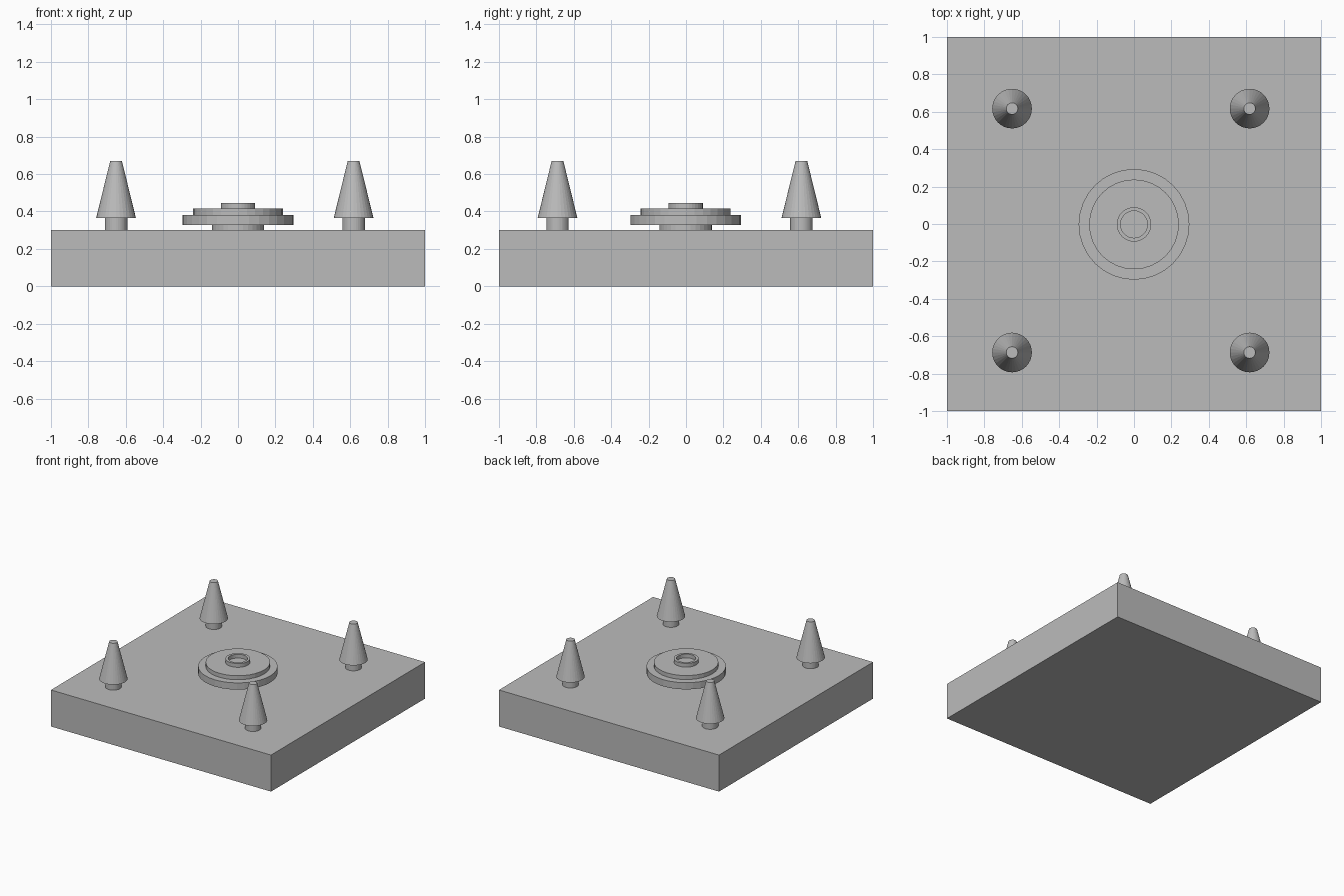
import bpy
import bmesh
from math import cos, sin, tau

cube = bpy.data.objects.get("Cube")
if cube:
    bpy.data.objects.remove(cube, do_unlink=True)

SIDES = 32

# One plain grey for the whole model
grey = bpy.data.materials.new("plain grey")
grey.use_nodes = True
colour = (0.5, 0.5, 0.5, 1)
grey.diffuse_color = colour
grey.node_tree.nodes["Principled BSDF"].inputs["Base Color"].default_value = colour


def add_object(name, bm, location):
    bmesh.ops.recalc_face_normals(bm, faces=bm.faces)
    mesh = bpy.data.meshes.new(name)
    bm.to_mesh(mesh)
    bm.free()
    mesh.materials.append(grey)
    obj = bpy.data.objects.new(name, mesh)
    obj.location = location
    bpy.context.collection.objects.link(obj)
    return obj


def lathe(name, profile, location):
    """Turn a (radius, height) profile round z and cap both ends."""
    bm = bmesh.new()
    rings = [[bm.verts.new((r * cos(tau * i / SIDES), r * sin(tau * i / SIDES), z))
              for i in range(SIDES)] for r, z in profile]
    for low, high in zip(rings, rings[1:]):
        for i in range(SIDES):
            j = (i + 1) % SIDES
            bm.faces.new((low[i], low[j], high[j], high[i]))
    bm.faces.new(rings[0])
    bm.faces.new(rings[-1])
    return add_object(name, bm, location)


# Square base slab
TOP = 0.3
bm = bmesh.new()
bmesh.ops.create_cube(bm, size=1)
bmesh.ops.scale(bm, vec=(2, 2, TOP), verts=bm.verts)
add_object("base_slab", bm, (0, 0, TOP / 2))

# Stepped round centrepiece with a recessed rim on top
lathe("centre_stack",
      [(0.14, 0), (0.14, 0.027), (0.296, 0.027), (0.296, 0.082), (0.24, 0.082),
       (0.24, 0.115), (0.092, 0.115), (0.092, 0.146), (0.072, 0.146), (0.072, 0.115)],
      (0, -0.002, TOP))

# Four cone trees, each a short trunk under a blunt cone
tree = [(0.06, 0), (0.06, 0.066), (0.106, 0.066), (0.031, 0.371)]
for side, x in (("right", -0.652), ("left", 0.618)):
    for end, y in (("front", -0.687), ("back", 0.617)):
        lathe(f"{end}_{side}_tree", tree, (x, y, TOP))
